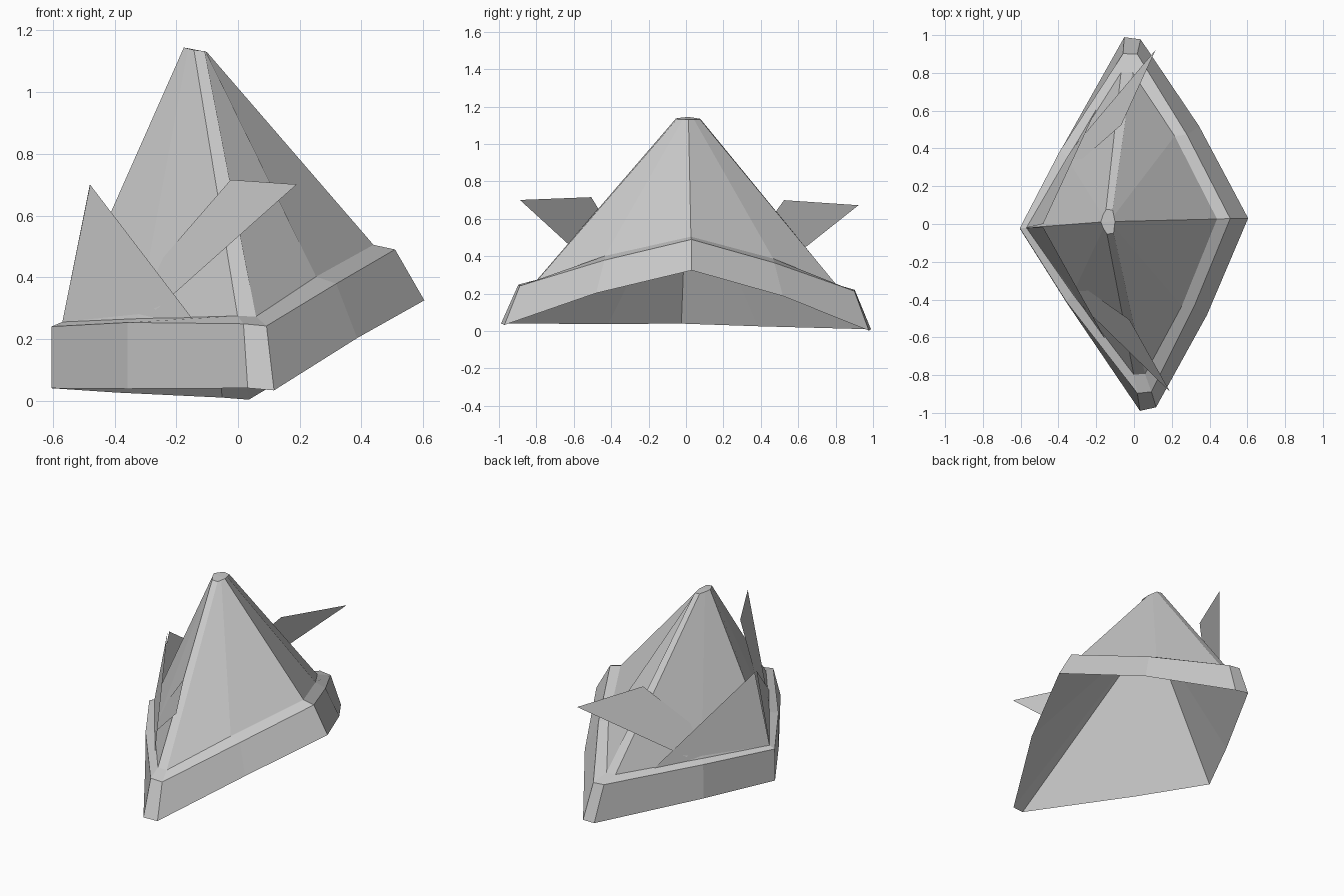
import bpy

if "Cube" in bpy.data.objects:
    bpy.data.objects.remove(bpy.data.objects["Cube"])

# The hat is symmetric front to back, then slightly turned and tilted.
TURN = (-0.0155, 0.0, 0.042)


def mirrored_part(name, verts, faces):
    """Half of a part (y >= 0), completed by a mirror across y = 0."""
    mesh = bpy.data.meshes.new(name)
    mesh.from_pydata(verts, [], faces)
    obj = bpy.data.objects.new(name, mesh)
    bpy.context.collection.objects.link(obj)
    mod = obj.modifiers.new("Mirror", 'MIRROR')
    mod.use_axis = (False, True, False)
    mod.merge_threshold = 0.0005
    obj.rotation_euler = TURN
    return obj


def strip(a, b, n):
    """Quads joining two half rings that start at indices a and b."""
    return [(a + i, b + i, b + i + 1, a + i + 1) for i in range(n - 1)]


# Half rings, running left -> back tip -> right
brim_bottom = [(-.605, 0, .04), (-.375, .40, .032), (-.01, .99, .025),
               (.076, .975, .018), (.366, .50, .195), (.605, 0, .325)]
brim_top = [(-.605, 0, .24), (-.375, .40, .247), (-.02, .90, .235),
            (.055, .895, .228), (.30, .455, .372), (.51, 0, .49)]
crown_base = [(-.57, 0, .255), (-.34, .36, .26), (-.035, .80, .262),
              (.025, .80, .26), (.235, .45, .395), (.44, 0, .505)]
crown_tip = [(-.175, 0, 1.145), (-.163, .035, 1.141), (-.145, .065, 1.136),
             (-.11, .062, 1.132), (-.105, .03, 1.131), (-.10, 0, 1.13)]
n = len(brim_bottom)

# Turned-up brim: outer wall and narrow top ledge
mirrored_part("brim", brim_bottom + brim_top + crown_base,
              strip(0, n, n) + strip(n, 2 * n, n))

# Crown: pointed walls and small cap
mirrored_part("crown", crown_base + crown_tip,
              strip(0, n, n) + [tuple(reversed(range(n, 2 * n)))])

# Hollow lining under the hat
mirrored_part("lining", brim_bottom + [(-.13, 0, .90)],
              [(i, i + 1, n) for i in range(n - 1)])

# Raised flaps at the left side of the brim
mirrored_part("side_flaps",
              [(-.48, .01, .70), (-.175, .61, .258), (-.57, 0, .255)],
              [(0, 1, 2)])

# Feathers tucked behind the flaps
mirrored_part("feathers",
              [(-.285, .435, .287), (-.345, .28, .355),
               (-.045, .516, .708), (.153, .906, .687)],
              [(0, 1, 2, 3)])
